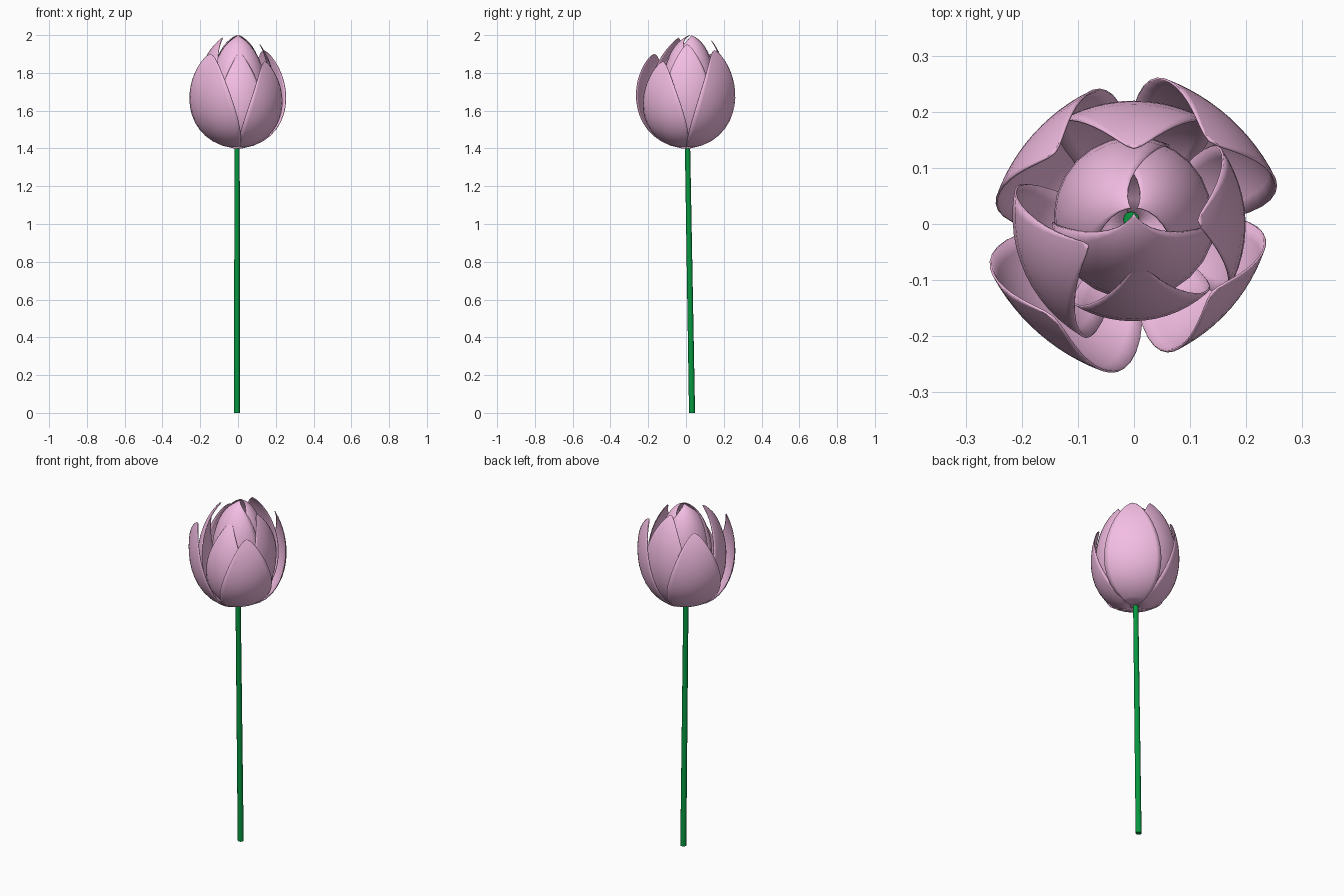
import bpy, bmesh, math

if "Cube" in bpy.data.objects:
    bpy.data.objects.remove(bpy.data.objects["Cube"])


def material(name, color):
    m = bpy.data.materials.new(name)
    m.diffuse_color = (*color, 1)
    m.use_nodes = True
    m.node_tree.nodes["Principled BSDF"].inputs["Base Color"].default_value = m.diffuse_color
    return m


PINK = material("petal_pink", (0.90, 0.51, 0.77))
GREEN = material("stem_green", (0.002, 0.31, 0.05))


def finish(bm, name, mat):
    bmesh.ops.remove_doubles(bm, verts=bm.verts, dist=0.0005)
    bmesh.ops.recalc_face_normals(bm, faces=bm.faces)
    me = bpy.data.meshes.new(name)
    bm.to_mesh(me)
    bm.free()
    me.materials.append(mat)
    ob = bpy.data.objects.new(name, me)
    bpy.context.collection.objects.link(ob)
    bpy.ops.object.select_all(action='DESELECT')
    ob.select_set(True)
    bpy.context.view_layer.objects.active = ob
    bpy.ops.object.shade_smooth_by_angle(angle=math.radians(40))
    return ob


def bezier(t, a, b, c, d):
    s = 1 - t
    return s**3 * a + 3 * s * s * t * b + 3 * s * t * t * c + t**3 * d


def petal(name, azimuth, radius, tip_r, tip_z, half, power, round_=0.6, lean=0.17,
          flare=0.04, oy=0.0, base_r=0.02, rows=18, cols=12):
    """Cupped petal: a bezier side profile swept through a tapering angle."""
    bm = bmesh.new()
    ctrl = (8 * radius - base_r - tip_r) / 6
    grid = []
    for i in range(rows + 1):
        t = 1 - (1 - i / rows) ** 1.5
        r = bezier(t, base_r, ctrl - 0.01, ctrl + 0.01, tip_r)
        z = bezier(t, 1.402, 1.44, tip_z - lean, tip_z)
        w = math.radians(half) * (1 - t**power) ** round_
        row = []
        for j in range(cols + 1):
            s = 2 * j / cols - 1
            a = math.radians(azimuth) + s * w
            rr = r * (1 + flare * s * s * (1 - t**4))
            row.append(bm.verts.new((rr * math.cos(a), rr * math.sin(a) + oy * t, z)))
        grid.append(row)
    for i in range(rows):
        for j in range(cols):
            bm.faces.new((grid[i][j], grid[i][j + 1], grid[i + 1][j + 1], grid[i + 1][j]))
    ob = finish(bm, name, PINK)
    mod = ob.modifiers.new("thickness", 'SOLIDIFY')
    mod.thickness = 0.004
    mod.offset = 0


# Closed bud in the centre, petals overlapping almost up to the tips
for i, (az, rad) in enumerate(((30, 0.137), (150, 0.141), (270, 0.145))):
    petal(f"bud_petal_{i + 1}", az, rad, 0.006, 1.998, 88, 4.5, round_=0.5,
          lean=0.08, flare=0.0, oy=0.025, base_r=0.006)

# Middle ring, tips leaning inwards
for name, az, rad, tr, tz, half in (
        ("middle_petal_back", 90, 0.213, 0.135, 1.97, 45),
        ("middle_petal_left", 205, 0.21, 0.09, 1.985, 49),
        ("middle_petal_front", 276, 0.17, 0.072, 1.91, 50),
        ("middle_petal_right", 3, 0.193, 0.115, 1.95, 47)):
    petal(name, az, rad, tr, tz, half, 2.3)

# Outer ring, standing open
for name, az, rad, tr, tz, half in (
        ("outer_petal_front_left", 229, 0.242, 0.22, 1.90, 50),
        ("outer_petal_front_right", 319, 0.216, 0.185, 1.86, 50),
        ("outer_petal_back_right", 48, 0.242, 0.20, 1.92, 48),
        ("outer_petal_back_left", 138, 0.228, 0.19, 1.90, 49)):
    petal(name, az, rad, tr, tz, half, 1.45, flare=0.05)

# Slightly tilted stem
bm = bmesh.new()
bmesh.ops.create_cone(bm, cap_ends=True, segments=12, radius1=0.016, radius2=0.014, depth=1.415)
for v in bm.verts:
    top = v.co.z > 0
    v.co.z += 0.7075
    v.co.x -= 0.005
    v.co.y += 0.008 if top else 0.032
finish(bm, "stem", GREEN)
